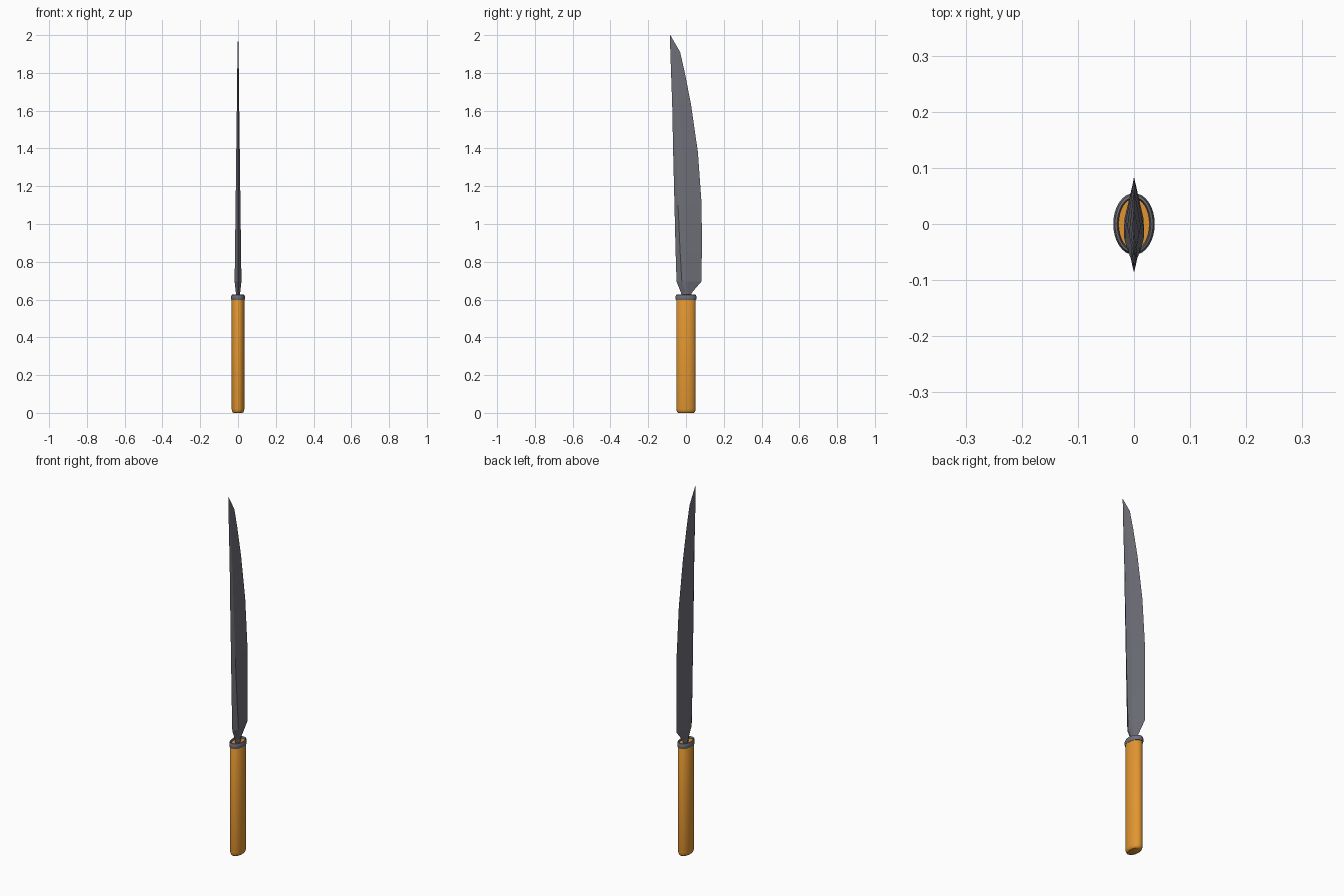
import bpy, bmesh, math

if "Cube" in bpy.data.objects:
    bpy.data.objects.remove(bpy.data.objects["Cube"])


def loft(name, rings, color=None, closed=False, smooth=True):
    """Skin a list of equal-length rings; cap the ends or join them in a loop."""
    bm = bmesh.new()
    vs = [[bm.verts.new(p) for p in r] for r in rings]
    n = len(rings[0])
    pairs = list(zip(vs, vs[1:]))
    if closed:
        pairs.append((vs[-1], vs[0]))
    for a, b in pairs:
        for i in range(n):
            j = (i + 1) % n
            bm.faces.new((a[i], a[j], b[j], b[i]))
    if not closed:
        bm.faces.new(vs[0][::-1])
        bm.faces.new(vs[-1])
    bmesh.ops.remove_doubles(bm, verts=bm.verts, dist=1e-5)
    bmesh.ops.recalc_face_normals(bm, faces=bm.faces)
    me = bpy.data.meshes.new(name)
    bm.to_mesh(me)
    bm.free()
    ob = bpy.data.objects.new(name, me)
    bpy.context.collection.objects.link(ob)
    if color:
        mat = bpy.data.materials.new(name + "_color")
        mat.diffuse_color = color
        mat.use_nodes = True
        mat.node_tree.nodes["Principled BSDF"].inputs["Base Color"].default_value = mat.diffuse_color
        me.materials.append(mat)
    if smooth:
        bpy.ops.object.select_all(action='DESELECT')
        bpy.context.view_layer.objects.active = ob
        ob.select_set(True)
        bpy.ops.object.shade_smooth_by_angle(angle=math.radians(35))
    return ob


def ellipse(rx, ry, z, n=32):
    return [(rx * math.cos(2 * math.pi * i / n), ry * math.sin(2 * math.pi * i / n), z)
            for i in range(n)]


STEEL = (0.16, 0.16, 0.19, 1)
ORANGE = (0.75, 0.30, 0.03, 1)

# Oval handle with rounded butt
handle_profile = [(0.024, 0.040, 0.0), (0.029, 0.046, 0.004), (0.032, 0.049, 0.011),
                  (0.034, 0.051, 0.022), (0.034, 0.051, 0.606), (0.031, 0.047, 0.614)]
loft("handle", [ellipse(*p) for p in handle_profile], ORANGE)

# Rounded metal collar around the handle top
collar_profile = [(0.030, 0.596), (0.035, 0.597), (0.037, 0.604), (0.037, 0.616),
                  (0.034, 0.624), (0.030, 0.626), (0.0275, 0.620)]
loft("collar", [ellipse(r, r + 0.018, z) for r, z in collar_profile], STEEL, closed=True)

# Blade stations: height, spine y, ridge y, cutting edge y, half thickness
stations = [
    (0.605, -0.022, 0.000, 0.024, 0.011),
    (0.635, -0.026, -0.002, 0.030, 0.012),
    (0.695, -0.050, -0.022, 0.081, 0.019),
    (0.85, -0.055, -0.031, 0.084, 0.017),
    (1.10, -0.061, -0.042, 0.083, 0.0135),
    (1.38, -0.068, -0.052, 0.063, 0.010),
    (1.63, -0.073, -0.060, 0.027, 0.0065),
    (1.80, -0.079, -0.068, -0.006, 0.0045),
    (1.91, -0.083, -0.075, -0.031, 0.003),
    (2.00, -0.085, -0.0845, -0.083, 0.0004),
]
rings = []
for z, spine, ridge, edge, t in stations:
    mid = ridge + 0.3 * (edge - ridge)
    half = [(t * 0.95, ridge), (t * 0.9, mid)]
    ring = [(0, spine, z)] + [(x, y, z) for x, y in half]
    ring += [(0, edge, z)] + [(-x, y, z) for x, y in reversed(half)]
    rings.append(ring)
loft("blade", rings, STEEL, smooth=False)
